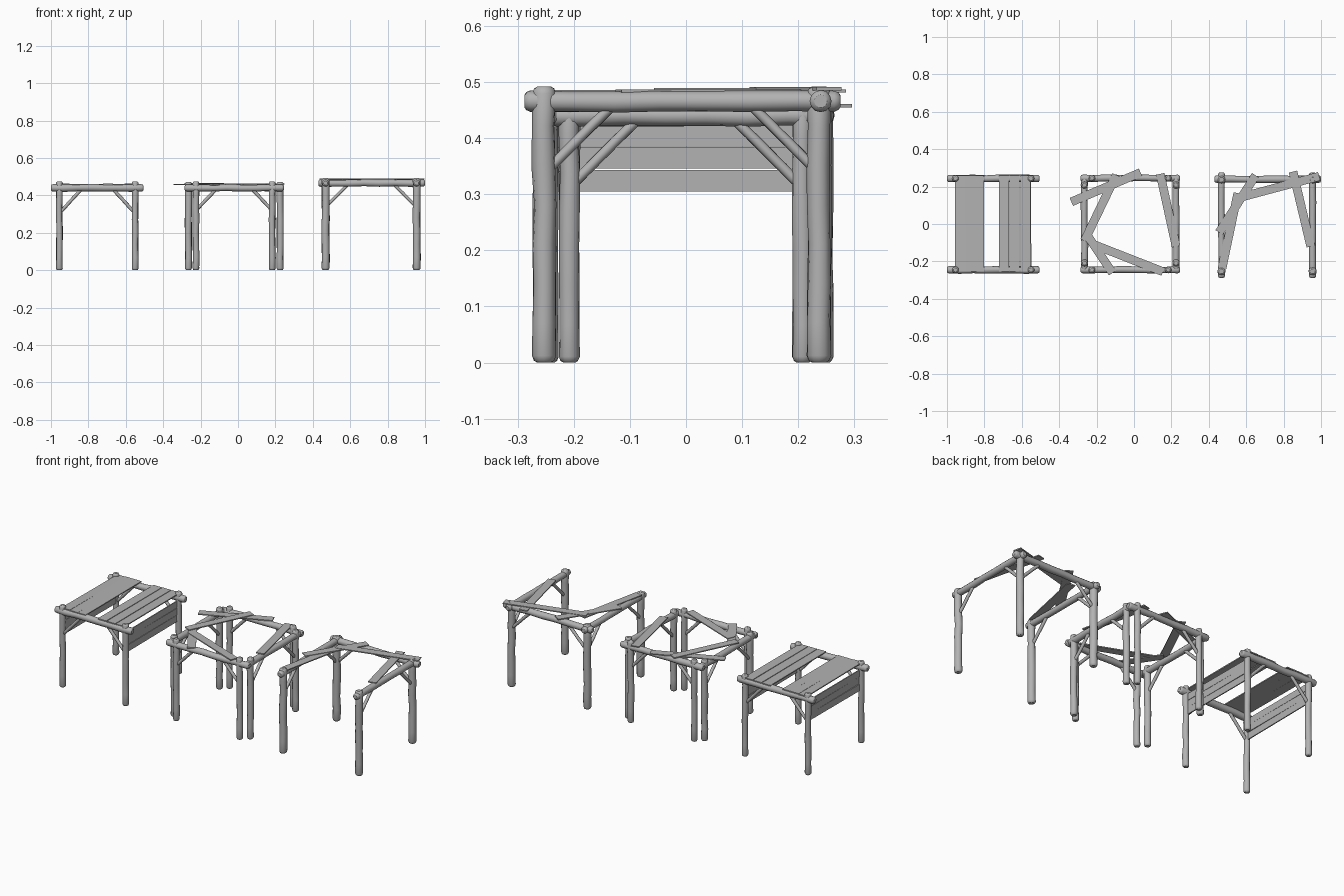
import bpy, bmesh, math, random
from mathutils import Vector

random.seed(4)
if "Cube" in bpy.data.objects:
    bpy.data.objects.remove(bpy.data.objects["Cube"])

wood = bpy.data.materials.new("grey_wood")
wood.use_nodes = True
GREY = (0.45, 0.45, 0.45, 1)
wood.diffuse_color = GREY
wood.node_tree.nodes["Principled BSDF"].inputs["Base Color"].default_value = GREY


def finish(bm, name):
    bmesh.ops.recalc_face_normals(bm, faces=bm.faces)
    mesh = bpy.data.meshes.new(name)
    bm.to_mesh(mesh)
    bm.free()
    mesh.materials.append(wood)
    obj = bpy.data.objects.new(name, mesh)
    bpy.context.collection.objects.link(obj)
    return obj


def log(name, start, end, radius, sides=12, rough=1.0):
    """Slightly crooked round log with rounded ends."""
    a, b = Vector(start), Vector(end)
    axis = b - a
    length = axis.length
    rot = axis.to_track_quat('Z', 'Y')
    cap = radius * 0.6
    stations = [(0, 0.6), (cap * 0.3, 0.88), (cap, 1.04)]
    stations += [(length * k / 7, 1) for k in range(1, 7)]
    stations += [(length - d, s) for d, s in reversed(stations[:3])]
    bm = bmesh.new()
    rings = []
    for i, (dist, scale) in enumerate(stations):
        inner = 2 < i < len(stations) - 3
        wob = radius * 0.09 * rough if inner else 0
        off = Vector((random.uniform(-wob, wob), random.uniform(-wob, wob), dist))
        r = radius * scale * (1 + (random.uniform(-0.06, 0.06) * rough if inner else 0))
        ring = []
        for k in range(sides):
            t = math.tau * k / sides
            rim = r * (1 + random.uniform(-0.03, 0.03) * rough)
            ring.append(bm.verts.new(a + rot @ (off + Vector((math.cos(t), math.sin(t), 0)) * rim)))
        rings.append(ring)
    for lo, hi in zip(rings, rings[1:]):
        for k in range(sides):
            n = (k + 1) % sides
            bm.faces.new((lo[k], lo[n], hi[n], hi[k]))
    bm.faces.new(rings[0])
    bm.faces.new(rings[-1])
    for f in bm.faces:
        f.smooth = len(f.verts) == 4
    return finish(bm, name)


def board(name, start, end, width, thick=0.006, upright=False):
    """Flat plank between two points, lying down or standing on edge."""
    a, b = Vector(start), Vector(end)
    along = (b - a).normalized()
    up = Vector((1, 0, 0)) if upright else Vector((0, 0, 1))
    side = along.cross(up).normalized() * width / 2
    lift = side.cross(along).normalized() * thick / 2
    bm = bmesh.new()
    v = [bm.verts.new(p + s * side + t * lift)
         for p in (a, b) for s, t in ((-1, -1), (1, -1), (1, 1), (-1, 1))]
    bm.faces.new(v[:4])
    bm.faces.new(v[4:])
    for k in range(4):
        n = (k + 1) % 4
        bm.faces.new((v[k], v[n], v[n + 4], v[k + 4]))
    return finish(bm, name)


def braces_x(name, x0, x1, y, low, high, reach):
    for x, s in ((x0, 1), (x1, -1)):
        log(name, (x, y, low), (x + s * reach, y, high), 0.009, 8, 0.5)


def braces_y(name, x, y0, y1, low, high, reach):
    for y, s in ((y0, 1), (y1, -1)):
        log(name, (x, y, low), (x, y + s * reach, high), 0.009, 8, 0.5)


# Covered frame: four posts, two beams, roof planks, side boards
for y in (-0.245, 0.243):
    for x in (-0.955, -0.55):
        log("covered_post", (x, y, 0), (x, y, 0.475), 0.017)
    log("covered_beam", (-1.0, y, 0.44), (-0.505, y, 0.44), 0.019)
    braces_x("covered_brace", -0.95, -0.555, y, 0.31, 0.435, 0.115)
for x in (-0.929, -0.878, -0.828, -0.696, -0.638, -0.58):
    tilt = random.uniform(-0.002, 0.002)
    board("roof_plank", (x, -0.255, 0.459 + tilt), (x, 0.258, 0.459 - tilt), 0.054)
for x in (-0.95, -0.553):
    for z in (0.324, 0.365, 0.405):
        lean = random.uniform(-0.002, 0.002)
        board("side_board", (x + lean, -0.25, z), (x - lean, 0.25, z), 0.039, upright=True)

# Square frame: paired posts at each corner, four beams
for y, s in ((-0.245, 1), (0.245, -1)):
    for x, corner in ((-0.225, -0.265), (0.183, 0.225)):
        log("square_front_back_post", (x, y, 0), (x, y, 0.475), 0.017)
        log("square_side_post", (corner, y + s * 0.037, 0), (corner, y + s * 0.037, 0.472), 0.018)
    log("square_cross_beam", (-0.285, y, 0.44), (0.245, y, 0.44), 0.018)
    braces_x("square_brace", -0.225, 0.183, y, 0.32, 0.435, 0.11)
for x in (-0.265, 0.225):
    log("square_side_beam", (x, -0.255, 0.44), (x, 0.255, 0.44), 0.018)
    braces_y("square_side_brace", x, -0.205, 0.205, 0.315, 0.43, 0.115)

# Open frame: taller posts, back beam and two side beams
for x in (0.468, 0.955):
    for y in (-0.253, 0.237):
        log("open_post", (x, y, 0), (x, y, 0.492), 0.0205)
    log("open_side_beam", (x, -0.288, 0.466), (x, 0.275, 0.466), 0.018)
    braces_y("open_side_brace", x, -0.245, 0.23, 0.345, 0.46, 0.115)
log("open_back_beam", (0.43, 0.24, 0.466), (1.0, 0.24, 0.466), 0.019)
braces_x("open_back_brace", 0.475, 0.948, 0.24, 0.345, 0.46, 0.115)

# Loose planks lying across the beams
for x0, y0, x1, y1, z in (
        (-0.335, 0.118, 0.035, 0.275, 0.458), (-0.265, -0.09, -0.095, 0.262, 0.462),
        (0.14, 0.268, 0.225, -0.12, 0.46), (-0.215, -0.11, 0.155, -0.255, 0.46),
        (-0.25, -0.06, -0.115, -0.262, 0.457), (0.54, 0.135, 0.99, 0.255, 0.488),
        (0.85, 0.28, 0.945, -0.12, 0.484), (0.47, -0.24, 0.555, 0.165, 0.483),
        (0.65, 0.26, 0.455, -0.045, 0.486)):
    board("loose_plank", (x0, y0, z), (x1, y1, z), 0.046)
